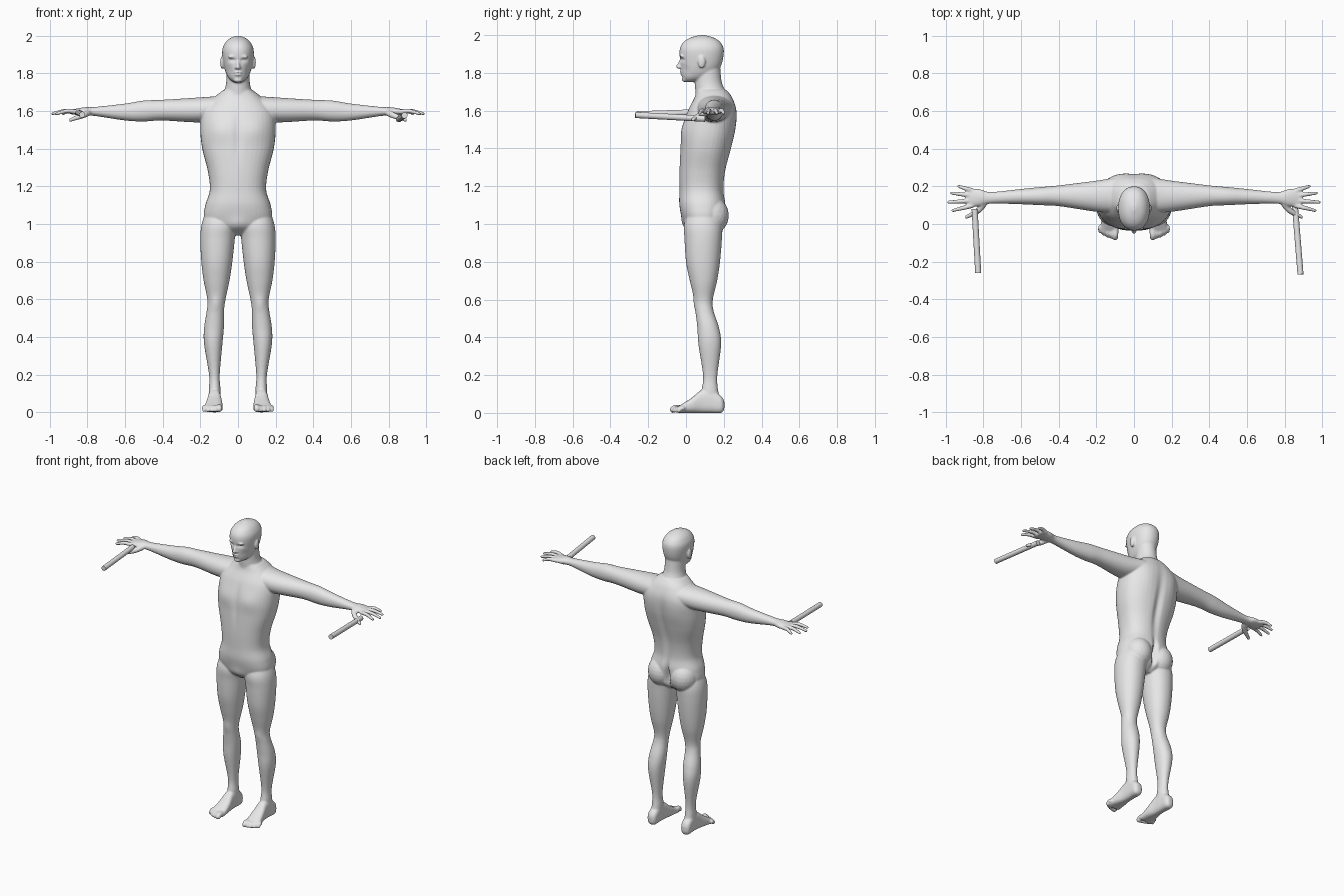
import bpy, bmesh, math
from mathutils import Vector, Matrix

if "Cube" in bpy.data.objects:
    bpy.data.objects.remove(bpy.data.objects["Cube"])

colour = (0.8, 0.8, 0.8, 1)
grey = bpy.data.materials.new("plain_grey")
grey.use_nodes = True
grey.diffuse_color = colour
grey.node_tree.nodes["Principled BSDF"].inputs["Base Color"].default_value = colour

parts = bmesh.new()
SIDES = (1, -1)


def spline(rows, steps=7):
    """Smooth Catmull-Rom interpolation through a list of tuples."""
    smooth_rows = []
    last = len(rows) - 1
    for i in range(last):
        before, start, end, after = (Vector(rows[max(0, min(last, i + k))]) for k in (-1, 0, 1, 2))
        leave, arrive = (end - before) / 2, (after - start) / 2
        for step in range(steps):
            t = step / steps
            ease = t * t * (3 - 2 * t)
            smooth_rows.append(start.lerp(end, ease) + leave * t * (1 - t) ** 2 - arrive * t * t * (1 - t))
    smooth_rows.append(Vector(rows[last]))
    return smooth_rows


def loft(axis, rows, power=1.0, side=1, count=40):
    """Each row holds the position along the axis, then the limits on the other two axes."""
    rings = []
    for along, low_u, high_u, low_v, high_v in spline(rows):
        ring = []
        for k in range(count):
            angle = math.tau * k / count
            cos, sin = math.cos(angle), math.sin(angle)
            u = (low_u + high_u + (high_u - low_u) * math.copysign(abs(cos) ** power, cos)) / 2
            v = (low_v + high_v + (high_v - low_v) * math.copysign(abs(sin) ** power, sin)) / 2
            x, y, z = {"x": (along, u, v), "y": (u, along, v), "z": (u, v, along)}[axis]
            ring.append(parts.verts.new((x * side, y, z)))
        rings.append(ring)
    for lower, upper in zip(rings, rings[1:]):
        for k in range(count):
            following = (k + 1) % count
            parts.faces.new((lower[k], lower[following], upper[following], upper[k]))
    parts.faces.new(rings[0])
    parts.faces.new(rings[-1])


def trunk(rows, power=1.0):
    """Centred upright loft from height, half width, front and back."""
    loft("z", [(z, -half, half, front, back) for z, half, front, back in rows], power)


def blob(centre, radii, side=1):
    x, y, z = centre
    place = Matrix.Translation((x * side, y, z)) @ Matrix.Diagonal((*radii, 1))
    bmesh.ops.create_icosphere(parts, subdivisions=3, radius=1, matrix=place)


def tube(points, side=1):
    """Soft tapering tube through (x, y, z, radius) points."""
    for x, y, z, radius in spline(points):
        blob((x, y, z), (radius, radius, radius), side)


# Torso
trunk([(.94, .07, .05, .14), (.98, .14, 0, .19), (1.03, .18, -.02, .2), (1.1, .174, -.035, .21),
       (1.18, .15, -.035, .2), (1.28, .16, -.035, .21), (1.4, .19, -.03, .24), (1.5, .2, -.02, .26),
       (1.6, .19, .01, .267), (1.67, .13, .045, .245), (1.71, .08, .055, .215)], 0.85)

# Neck
trunk([(1.62, .09, .05, .235), (1.69, .078, .05, .215), (1.75, .063, .047, .19), (1.84, .06, .05, .18)])

# Head
trunk([(1.752, .02, 0, .05), (1.77, .045, -.017, .11), (1.8, .063, -.024, .16), (1.85, .077, -.03, .19),
       (1.92, .084, -.034, .2), (1.96, .07, -.016, .184), (1.985, .046, .02, .15), (2, .01, .07, .1)], 0.92)

# Nose, lips and chin
tube([(0, -.026, 1.87, .008), (0, -.034, 1.85, .009), (0, -.041, 1.833, .012)])
blob((0, -.025, 1.805), (.02, .01, .005))
blob((0, -.022, 1.794), (.02, .01, .006))
blob((0, -.006, 1.765), (.024, .016, .014))

for side in SIDES:
    # Nostril, brow and ear
    blob((.01, -.03, 1.83), (.008, .01, .007), side)
    blob((.03, -.024, 1.888), (.024, .01, .007), side)
    blob((.085, .083, 1.858), (.01, .02, .034), side)

    # Buttock
    blob((.083, .135, 1.045), (.088, .092, .1), side)

    # Arm down to the palm
    loft("x", [(.1, .06, .245, 1.56, 1.68), (.2, .065, .23, 1.54, 1.673), (.4, .095, .205, 1.55, 1.66),
               (.5, .1, .196, 1.545, 1.656), (.6, .105, .186, 1.55, 1.64), (.76, .108, .17, 1.574, 1.622),
               (.82, .095, .185, 1.576, 1.62), (.89, .09, .188, 1.583, 1.606)], 0.95, side)

    # Fanned fingers, from the little finger forward
    for i, length in enumerate((.075, .11, .125, .105)):
        fan = 0.3 - 0.18 * i
        root_y = .178 - .027 * i
        reach_x, reach_y = length * math.cos(fan), length * math.sin(fan)
        tube([(.86, root_y, 1.596, .013), (.86 + reach_x / 2, root_y + reach_y / 2, 1.6, .012),
              (.86 + reach_x, root_y + reach_y, 1.587, .009)], side)

    # Thumb
    tube([(.8, .105, 1.59, .018), (.83, .07, 1.575, .016), (.89, .037, 1.553, .01)], side)

    # Leg
    loft("z", [(1.08, .03, .165, .02, .16), (1, .01, .193, -.01, .19), (.92, .017, .2, -.008, .19),
               (.8, .03, .195, 0, .18), (.7, .045, .183, .02, .165), (.6, .066, .163, .044, .142),
               (.54, .074, .166, .05, .146), (.45, .075, .18, .06, .175), (.36, .083, .18, .066, .186),
               (.2, .097, .154, .09, .166), (.12, .093, .155, .083, .17), (.05, .093, .157, .08, .185)],
         0.95, side)

    # Foot
    loft("y", [(.203, .11, .14, .02, .06), (.185, .095, .157, 0, .09), (.13, .092, .158, 0, .125),
               (.08, .09, .16, 0, .12), (.03, .083, .17, 0, .08), (-.045, .08, .186, 0, .032)], 0.75, side)

    # Toes, big toe first
    for i in range(5):
        x, tip = .1 + .02 * i, -.07 + .002 * i * i
        radius = .011 if i else .017
        tube([(x, -.015, .024, radius), (x, tip + .015, .026, radius), (x, tip, radius, radius)], side)

bmesh.ops.recalc_face_normals(parts, faces=parts.faces)
rough = bpy.data.meshes.new("body_parts")
parts.to_mesh(rough)
parts.free()
body = bpy.data.objects.new("body", rough)
bpy.context.collection.objects.link(body)

# Fuse the parts into one skin
fuse = body.modifiers.new("fuse", "REMESH")
fuse.mode = "VOXEL"
fuse.voxel_size = 0.005
soften = body.modifiers.new("soften", "SMOOTH")
soften.factor = 0.5
soften.iterations = 7
graph = bpy.context.evaluated_depsgraph_get()
skin = bpy.data.meshes.new_from_object(body.evaluated_get(graph))
body.modifiers.clear()
body.data = skin
skin.name = "body"
bpy.data.meshes.remove(rough)


def dent(centre, reach, push):
    """Press the skin along y with a soft falloff, on both sides when off centre."""
    for side in SIDES if centre[0] else (1,):
        middle = Vector((centre[0] * side, centre[1], centre[2]))
        for vertex in skin.vertices:
            offset = vertex.co - middle
            if abs(offset.z) < 3 * reach[2]:
                distance = sum((o / r) ** 2 for o, r in zip(offset, reach))
                vertex.co.y += push * math.exp(-distance)


# Eye sockets, eyelids, mouth and cheeks
dent((.033, -.03, 1.87), (.02, .03, .01), .011)
dent((.033, -.03, 1.867), (.01, .03, .005), -.005)
dent((0, -.03, 1.8), (.02, .03, .004), .006)
dent((.055, -.01, 1.815), (.02, .03, .025), .006)
# Chest, breastbone and groin
dent((.09, 0, 1.5), (.07, .07, .06), -.009)
dent((0, -.02, 1.47), (.02, .06, .12), .007)
dent((0, -.02, 1), (.05, .06, .04), -.008)
# Spine, shoulder blades and seat cleft
dent((0, .23, 1.36), (.025, .07, .2), -.014)
dent((.09, .25, 1.53), (.06, .06, .09), .006)
dent((0, .22, 1.04), (.014, .07, .08), -.035)
# Kneecaps
dent((.12, .045, .58), (.03, .04, .035), -.006)

skin.materials.clear()
skin.materials.append(grey)
skin.shade_smooth()


# Rods held by the hands
def rod(name, start, end, radius=0.016):
    start, end = Vector(start), Vector(end)
    span = end - start
    turn = span.to_track_quat("Z", "Y").to_matrix().to_4x4()
    build = bmesh.new()
    bmesh.ops.create_cone(build, cap_ends=True, segments=24, radius1=radius, radius2=radius,
                          depth=span.length, matrix=Matrix.Translation((start + end) / 2) @ turn)
    for face in build.faces:
        face.smooth = len(face.verts) == 4
    for edge in build.edges:
        edge.smooth = all(face.smooth for face in edge.link_faces)
    mesh = bpy.data.meshes.new(name)
    build.to_mesh(mesh)
    build.free()
    mesh.materials.append(grey)
    bpy.context.collection.objects.link(bpy.data.objects.new(name, mesh))


rod("left_rod", (.855, .1, 1.557), (.885, -.268, 1.577))
rod("right_rod", (-.847, .08, 1.592), (-.828, -.26, 1.581))
